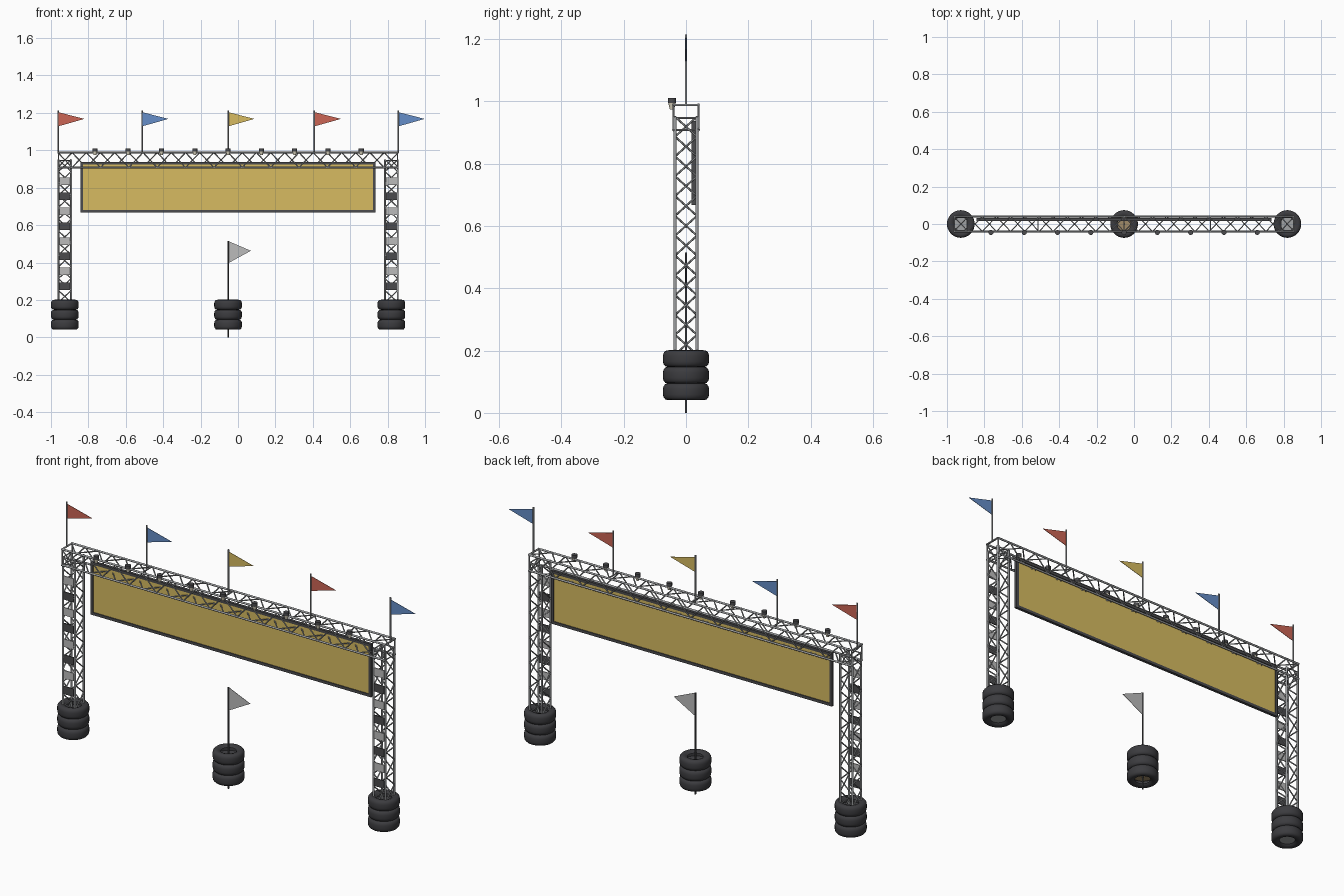
import bpy, bmesh, math
from mathutils import Vector, Matrix

if "Cube" in bpy.data.objects:
    bpy.data.objects.remove(bpy.data.objects["Cube"])


def mat(name, c):
    m = bpy.data.materials.new(name)
    m.diffuse_color = (*c, 1)
    m.use_nodes = True
    m.node_tree.nodes["Principled BSDF"].inputs["Base Color"].default_value = m.diffuse_color
    return m


RUBBER = mat("rubber", (0.045, 0.045, 0.05))
METAL = mat("metal", (0.35, 0.36, 0.37))
DARK = mat("dark_metal", (0.07, 0.07, 0.075))
PALE = mat("pale_grey", (0.5, 0.5, 0.5))
CREAM = mat("cream", (0.75, 0.7, 0.55))
TAN = mat("tan", (0.35, 0.26, 0.14))
RED = mat("red", (0.6, 0.13, 0.09))
BLUE = mat("blue", (0.13, 0.27, 0.58))
GOLD = mat("gold", (0.68, 0.5, 0.12))


def finish(name, bm, material, smooth=True):
    bmesh.ops.recalc_face_normals(bm, faces=bm.faces[:])
    me = bpy.data.meshes.new(name)
    bm.to_mesh(me)
    bm.free()
    ob = bpy.data.objects.new(name, me)
    bpy.context.collection.objects.link(ob)
    me.materials.append(material)
    if smooth:
        bpy.ops.object.select_all(action='DESELECT')
        ob.select_set(True)
        bpy.context.view_layer.objects.active = ob
        bpy.ops.object.shade_smooth_by_angle(angle=math.radians(50))
    return ob


def tube(bm, a, b, r, r2=None, n=8):
    a, b = Vector(a), Vector(b)
    d = b - a
    M = Matrix.Translation((a + b) / 2) @ d.to_track_quat('Z', 'Y').to_matrix().to_4x4()
    bmesh.ops.create_cone(bm, cap_ends=True, segments=n, radius1=r,
                          radius2=r if r2 is None else r2, depth=d.length, matrix=M)


def box(bm, c, s):
    M = Matrix.Translation(c) @ Matrix.Diagonal((*s, 1))
    bmesh.ops.create_cube(bm, size=1, matrix=M)


def rod(name, a, b, r, material, r2=None, n=12):
    bm = bmesh.new()
    tube(bm, a, b, r, r2, n)
    return finish(name, bm, material)


def truss(name, frame, start, end, hu, hv, steps, cr=0.005, br=0.0032):
    """Four chords with zigzag braces; frame(t, u, v) gives the world point."""
    bm = bmesh.new()
    for u in (-hu, hu):
        for v in (-hv, hv):
            tube(bm, frame(start, u, v), frame(end, u, v), cr)
    corners = [(-hu, -hv), (hu, -hv), (hu, hv), (-hu, hv)]
    dt = (end - start) / steps
    for k in range(4):
        pair = (corners[k], corners[(k + 1) % 4])
        for i in range(steps):
            p, q = pair[i % 2], pair[(i + 1) % 2]
            tube(bm, frame(start + i * dt, *p), frame(start + (i + 1) * dt, *q), br, n=6)
        for t in (start + 0.004, end - 0.004):
            tube(bm, frame(t, *pair[0]), frame(t, *pair[1]), br, n=6)
    return finish(name, bm, METAL)


def tyre_stack(name, x):
    # closed tyre section revolved round the stack axis
    prof = [(0.036, 0.010), (0.042, 0.004), (0.056, 0.0), (0.066, 0.002), (0.072, 0.009),
            (0.074, 0.018), (0.074, 0.036), (0.072, 0.045), (0.066, 0.052), (0.056, 0.054),
            (0.042, 0.050), (0.036, 0.044), (0.048, 0.040), (0.062, 0.036), (0.062, 0.018),
            (0.048, 0.014)]
    n = 32
    bm = bmesh.new()
    for k in range(3):
        rings = []
        for i in range(n):
            a = 2 * math.pi * i / n
            rings.append([bm.verts.new((x + r * math.cos(a), r * math.sin(a), 0.041 + k * 0.053 + z))
                          for r, z in prof])
        for i in range(n):
            A, B = rings[i], rings[(i + 1) % n]
            for j in range(len(prof)):
                m = (j + 1) % len(prof)
                bm.faces.new((A[j], B[j], B[m], A[m]))
    return finish(name, bm, RUBBER)


def pennant(name, x, z0, z1, ztip, length, material):
    bm = bmesh.new()
    front, back = [[bm.verts.new(p) for p in ((x, y, z0), (x + length, y, ztip), (x, y, z1))]
                   for y in (-0.001, 0.001)]
    bm.faces.new(front)
    bm.faces.new(back[::-1])
    for i in range(3):
        j = (i + 1) % 3
        bm.faces.new((front[i], back[i], back[j], front[j]))
    return finish(name, bm, material, False)


CX = -0.053
TOWERS = {"left": -0.926, "right": 0.820}

# towers with tyre bases and alternating front plates
for side, x in TOWERS.items():
    truss(side + "_tower", lambda t, u, v, x=x: (x + u, v, t), 0.06, 0.95, 0.034, 0.035, 14)
    tyre_stack(side + "_tyres", x)
    rod(side + "_base_disc", (x, 0, 0.052), (x, 0, 0.06), 0.05, METAL, n=24)
    for label, z0, m in (("light", 0.834, PALE), ("dark", 0.754, DARK)):
        bm = bmesh.new()
        for i in range(4):
            box(bm, (x, -0.036, z0 - 0.16 * i), (0.058, 0.005, 0.04))
        finish(f"{side}_{label}_plates", bm, m, False)

# overhead beam
truss("overhead_beam", lambda t, u, v: (t, u, v + 0.948), -0.963, 0.857, 0.040, 0.040, 24)

# banner in its frame, hung behind the beam centre
BW, Z0, Z1, BY = 1.578, 0.667, 0.937, 0.024
bm = bmesh.new()
box(bm, (CX, BY, (Z0 + Z1) / 2), (BW - 0.02, 0.006, Z1 - Z0 - 0.02))
finish("banner_panel", bm, GOLD, False)
bm = bmesh.new()
for z in (Z0 + 0.007, Z1 - 0.007):
    box(bm, (CX, BY, z), (BW, 0.014, 0.014))
for s in (-1, 1):
    box(bm, (CX + s * (BW / 2 - 0.007), BY, (Z0 + Z1) / 2), (0.014, 0.014, Z1 - Z0 - 0.028))
finish("banner_frame", bm, DARK, False)

# row of spotlights along the front top chord
for i in range(9):
    x = CX + (i - 4) * 0.178
    rod(f"lamp_cap_{i + 1}", (x, -0.045, 0.994), (x, -0.045, 1.010), 0.0135, DARK, n=16)
    rod(f"lamp_body_{i + 1}", (x, -0.045, 0.974), (x, -0.045, 0.994), 0.007, CREAM, 0.012, n=16)

# pennants on the beam, each pole on a crossbar
for i, (x, m) in enumerate(zip((-0.962, -0.513, CX, 0.409, 0.857), (RED, BLUE, GOLD, RED, BLUE))):
    rod(f"pennant_pole_{i + 1}", (x, 0, 0.985), (x, 0, 1.214), 0.004, METAL, n=8)
    rod(f"pole_crossbar_{i + 1}", (x, -0.04, 0.988), (x, 0.04, 0.988), 0.0035, METAL, n=8)
    pennant(f"pennant_{i + 1}", x, 1.128, 1.204, 1.168, 0.141, m)

# central tyre stack with marker flag
tyre_stack("centre_tyres", CX)
rod("centre_base_disc", (CX, 0, 0.070), (CX, 0, 0.078), 0.05, TAN, n=24)
rod("centre_pole", (CX, 0, 0), (CX, 0, 0.515), 0.004, DARK, n=10)
pennant("centre_flag", CX, 0.396, 0.515, 0.463, 0.122, PALE)
